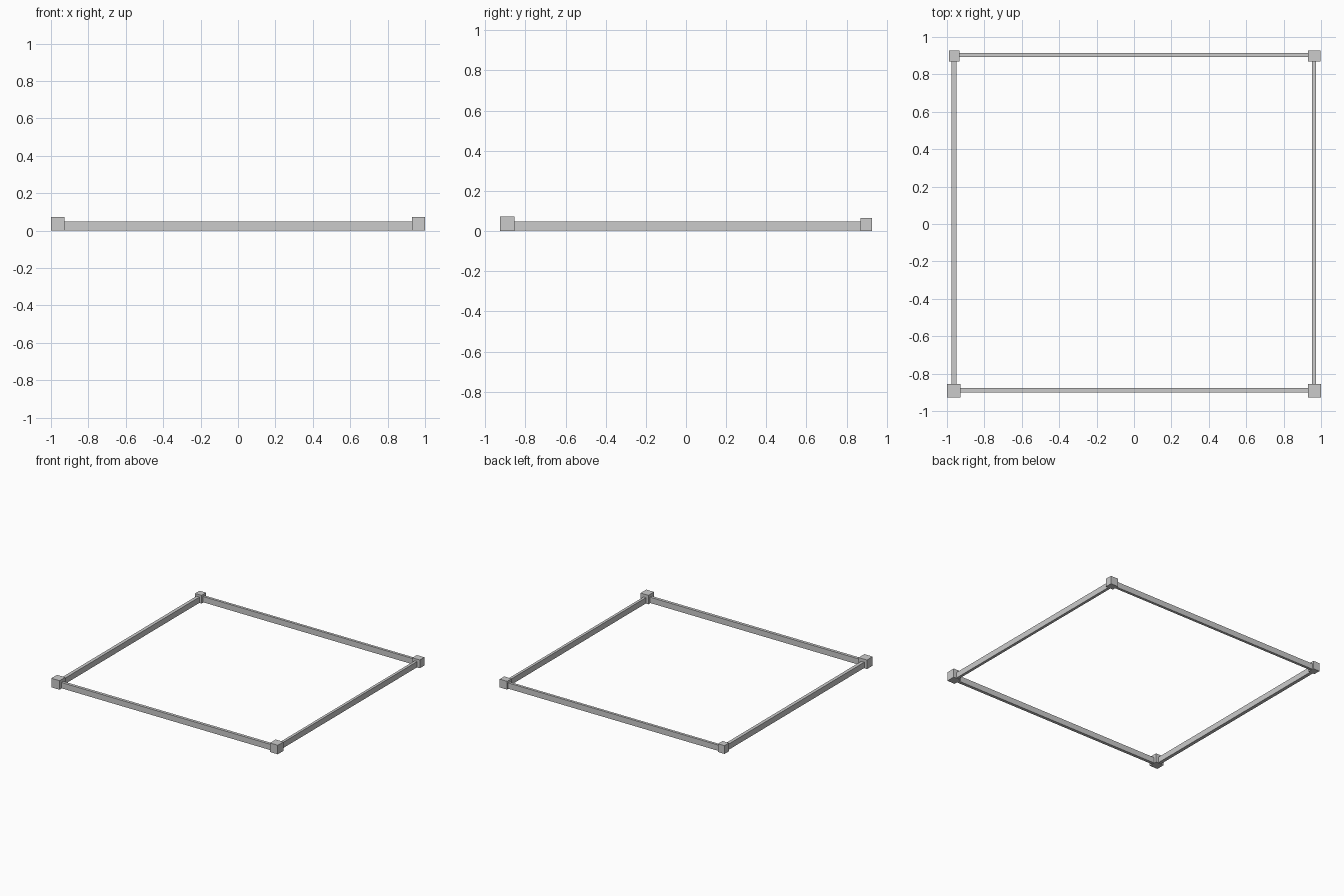
import bpy


def box(name, x0, x1, y0, y1, z0, z1):
    bpy.ops.mesh.primitive_cube_add(
        size=1, location=((x0 + x1) / 2, (y0 + y1) / 2, (z0 + z1) / 2))
    ob = bpy.context.object
    ob.name = name
    ob.scale = (x1 - x0, y1 - y0, z1 - z0)
    bpy.ops.object.transform_apply(location=False, rotation=False, scale=True)
    return ob


# Corner blocks, each slightly different in size
box("front_left_block", -1.0, -0.927, -0.927, -0.855, 0, 0.072)
box("front_right_block", 0.931, 1.0, -0.927, -0.855, 0, 0.072)
box("back_left_block", -0.989, -0.932, 0.87, 0.927, 0, 0.066)
box("back_right_block", 0.931, 0.997, 0.87, 0.927, 0, 0.066)

# Thin upright rails running between the block centres
box("front_rail", -0.962, 0.964, -0.902, -0.878, 0.002, 0.048)
box("back_rail", -0.962, 0.964, 0.892, 0.913, 0.002, 0.048)
box("left_rail", -0.976, -0.949, -0.89, 0.9, 0.002, 0.048)
box("right_rail", 0.952, 0.974, -0.89, 0.9, 0.002, 0.048)
